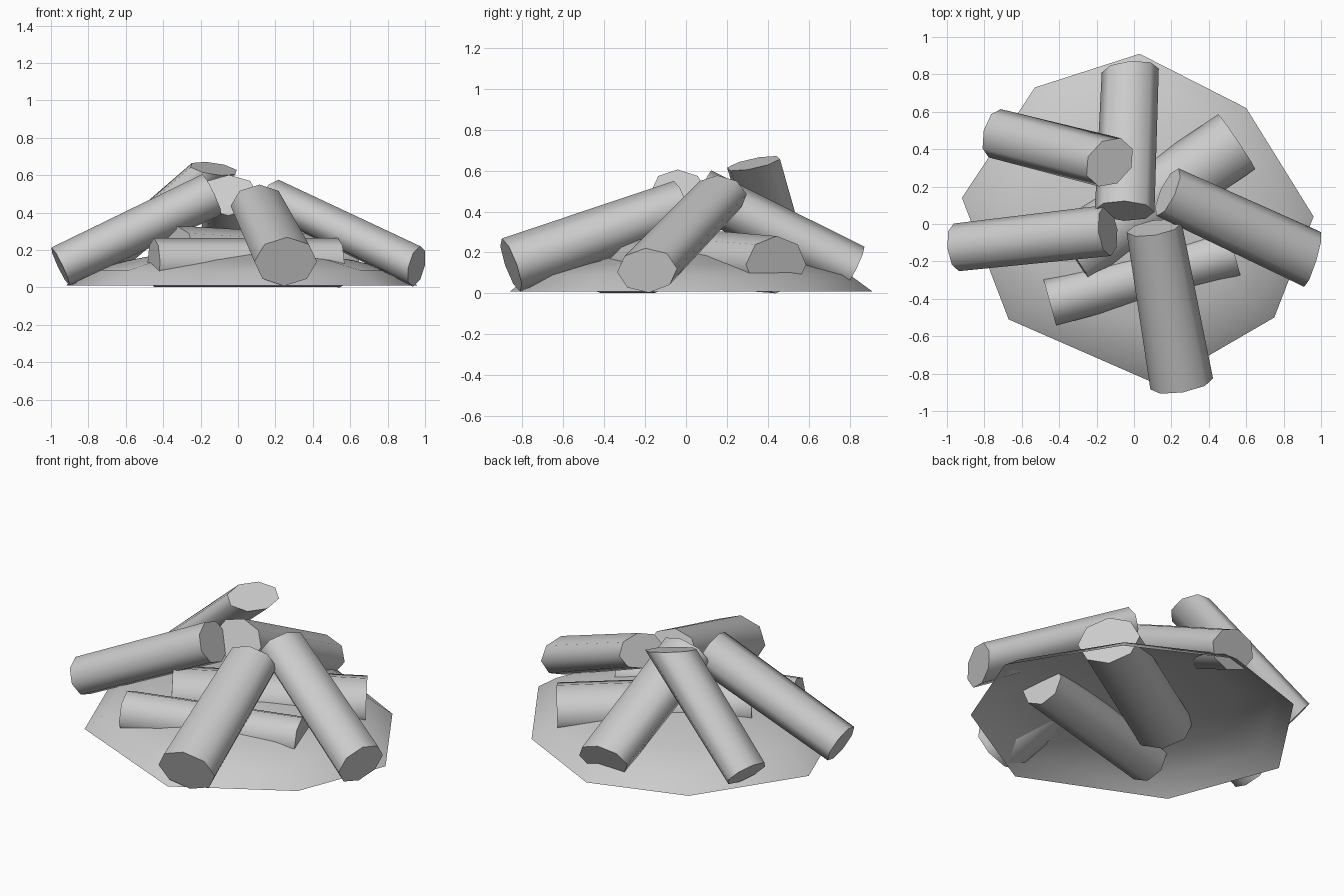
import bpy, bmesh, math
from mathutils import Vector

cube = bpy.data.objects.get("Cube")
if cube:
    bpy.data.objects.remove(cube)

SIDES = 8

grey = bpy.data.materials.new("plain_grey")
grey.use_nodes = True
colour = (0.6, 0.6, 0.6, 1)
grey.diffuse_color = colour
grey.node_tree.nodes["Principled BSDF"].inputs["Base Color"].default_value = colour


def finish(bm, name):
    mesh = bpy.data.meshes.new(name)
    bm.to_mesh(mesh)
    bm.free()
    mesh.materials.append(grey)
    obj = bpy.data.objects.new(name, mesh)
    bpy.context.collection.objects.link(obj)
    return obj


def log(name, low, high, wide, thick, taper=1.0, low_cut=None, high_cut=None):
    """Oval prism from low to high; the cuts are normals of slanted sawn ends."""
    low, high = Vector(low), Vector(high)
    axis = (high - low).normalized()
    side = axis.cross(Vector((0, 0, 1))).normalized()
    up = side.cross(axis)
    bm = bmesh.new()
    rings = []
    for centre, size, cut in ((low, 1.0, low_cut), (high, taper, high_cut)):
        normal = Vector(cut) if cut else axis
        ring = []
        for i in range(SIDES):
            a = math.tau * i / SIDES
            offset = (side * wide * math.cos(a) + up * thick * math.sin(a)) * size
            offset -= axis * offset.dot(normal) / axis.dot(normal)
            ring.append(bm.verts.new(centre + offset))
        rings.append(ring)
    for i in range(SIDES):
        j = (i + 1) % SIDES
        bm.faces.new((rings[0][i], rings[0][j], rings[1][j], rings[1][i])).smooth = True
    # Sawn ends keep a crisp rim
    for ring in rings:
        cap = bm.faces.new(ring)
        for edge in cap.edges:
            edge.smooth = False
    bmesh.ops.recalc_face_normals(bm, faces=bm.faces)
    return finish(bm, name)


# Ash mound with a steep rim, open underneath
outline = [(0.03, 0.91), (-0.53, 0.73), (-0.92, 0.14), (-0.67, -0.51),
           (0.13, -0.86), (0.75, -0.50), (0.96, 0.04), (0.60, 0.62)]
bm = bmesh.new()
rings = [[bm.verts.new((x * s, y * s, z)) for x, y in outline]
         for s, z in ((1, 0.01), (0.88, 0.09), (0.64, 0.145), (0.4, 0.185))]
peak = bm.verts.new((0, 0, 0.22))
for i in range(len(outline)):
    j = (i + 1) % len(outline)
    for outer, inner in zip(rings, rings[1:]):
        bm.faces.new((outer[i], outer[j], inner[j], inner[i]))
    bm.faces.new((rings[-1][i], rings[-1][j], peak))
for face in bm.faces:
    face.smooth = True
finish(bm, "ash_mound")

# Leaning logs
log("front_log", (0.255, -0.855, 0.138), (0.108, -0.02, 0.435), 0.17, 0.138, 0.88)
log("left_log", (0.955, -0.19, 0.112), (0.18, 0.17, 0.485), 0.152, 0.108, 0.92,
    low_cut=(1, -0.3, -0.2))
log("right_log", (-0.95, -0.125, 0.112), (-0.14, -0.035, 0.497), 0.128, 0.112, 1.07)
log("back_log", (-0.02, 0.82, 0.125), (-0.05, 0.07, 0.493), 0.152, 0.115, 1.05,
    low_cut=(-0.1, 1, -0.5))
log("back_right_log", (-0.745, 0.485, 0.11), (-0.13, 0.33, 0.635), 0.133, 0.095, 1.05,
    high_cut=(0.2, -0.25, 1))

# Logs half sunk in the mound
log("lying_front_log", (-0.45, -0.42, 0.133), (0.535, -0.15, 0.133), 0.128, 0.13)
log("lying_cross_log", (-0.335, -0.155, 0.19), (0.55, 0.44, 0.14), 0.177, 0.14)
